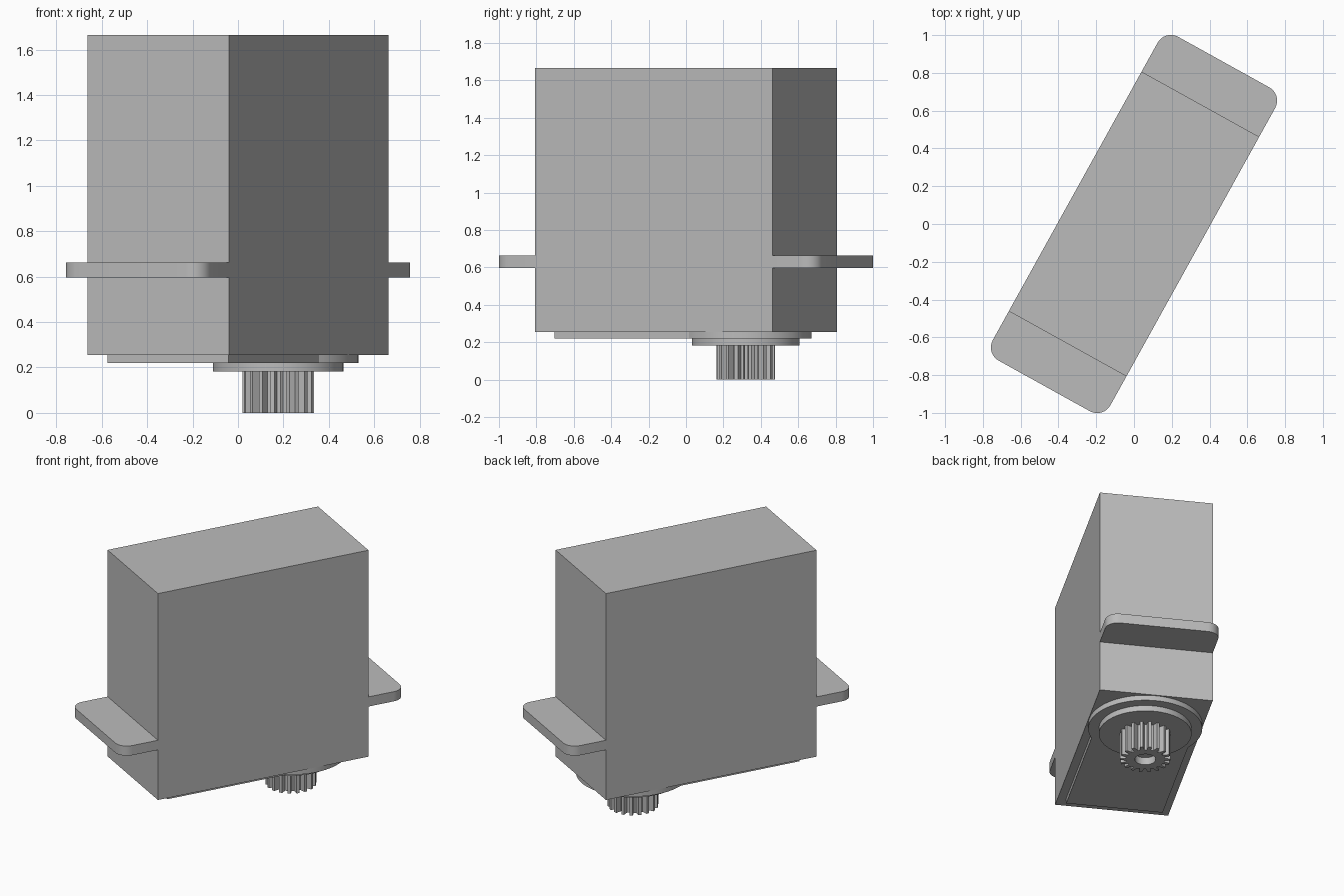
import bpy, bmesh
from math import radians, cos, sin, asin, pi, tau

cube = bpy.data.objects.get("Cube")
if cube:
    bpy.data.objects.remove(cube, do_unlink=True)

ANGLE = radians(61)      # the long axis of the case in plan
SHAFT = 0.365            # shaft position along the long axis

grey = bpy.data.materials.new("plain_grey")
grey.use_nodes = True
colour = (0.5, 0.5, 0.5, 1)
grey.diffuse_color = colour
grey.node_tree.nodes["Principled BSDF"].inputs["Base Color"].default_value = colour


def arc(cx, cy, r, start, end, steps):
    return [(cx + r * cos(start + (end - start) * i / steps),
             cy + r * sin(start + (end - start) * i / steps)) for i in range(steps + 1)]


def circle(r, n):
    return arc(0, 0, r, 0, tau, n)[:-1]


def loft(name, sections, offset=0):
    """Join (outline, height) sections into a closed solid along the case axis."""
    bm = bmesh.new()
    rings = [[bm.verts.new((x, y, z)) for x, y in outline] for outline, z in sections]
    for a, b in zip(rings, rings[1:]):
        for i in range(len(a)):
            j = (i + 1) % len(a)
            bm.faces.new((a[i], a[j], b[j], b[i]))
    bm.faces.new(rings[0])
    bm.faces.new(rings[-1])
    bmesh.ops.recalc_face_normals(bm, faces=bm.faces)
    mesh = bpy.data.meshes.new(name)
    bm.to_mesh(mesh)
    bm.free()
    mesh.materials.append(grey)
    obj = bpy.data.objects.new(name, mesh)
    bpy.context.collection.objects.link(obj)
    obj.location = (offset * cos(ANGLE), offset * sin(ANGLE), 0)
    obj.rotation_euler.z = ANGLE
    bpy.ops.object.select_all(action='DESELECT')
    obj.select_set(True)
    bpy.context.view_layer.objects.active = obj
    bpy.ops.object.shade_smooth_by_angle(angle=radians(25))
    return obj


def prism(name, outline, low, high, offset=0):
    return loft(name, [(outline, low), (outline, high)], offset)


# Main case
L, W = 0.725, 0.356
prism("case", [(-L, -W), (L, -W), (L, W), (-L, W)], 0.255, 1.665)

# Mounting ears with rounded outer corners
r, tip = 0.08, 0.98
for name, s in (("back_ear", 1), ("front_ear", -1)):
    outline = [(L - 0.01, -W)]
    outline += arc(tip - r, r - W, r, -pi / 2, 0, 8)
    outline += arc(tip - r, W - r, r, 0, pi / 2, 8)
    outline += [(L - 0.01, W)]
    prism(name, [(s * x, s * y) for x, y in outline], 0.597, 0.663)

# Bottom cover: a narrow plate running into a round shoulder
big, half = 0.353, 0.304
sweep = pi - asin(half / big)
cover = arc(0, 0, big, -sweep, sweep, 64) + [(-1.0, half), (-1.0, -half)]
prism("bottom_cover", cover, 0.22, 0.26, SHAFT)

# Raised collar around the shaft
prism("shaft_collar", circle(0.287, 72), 0.182, 0.225, SHAFT)

# Splined output shaft with a shallow screw hole
TEETH = 18
spline = []
for i in range(TEETH):
    for step, rad in ((-0.32, 0.12), (-0.17, 0.158), (0.17, 0.158), (0.32, 0.12)):
        a = tau * (i + step) / TEETH
        spline.append((rad * cos(a), rad * sin(a)))
hole = [(0.065 * cos(tau * (i - 1.5) / len(spline)), 0.065 * sin(tau * (i - 1.5) / len(spline)))
        for i in range(len(spline))]
loft("output_shaft", [(spline, 0.19), (spline, 0), (hole, 0), (hole, 0.05)], SHAFT)
